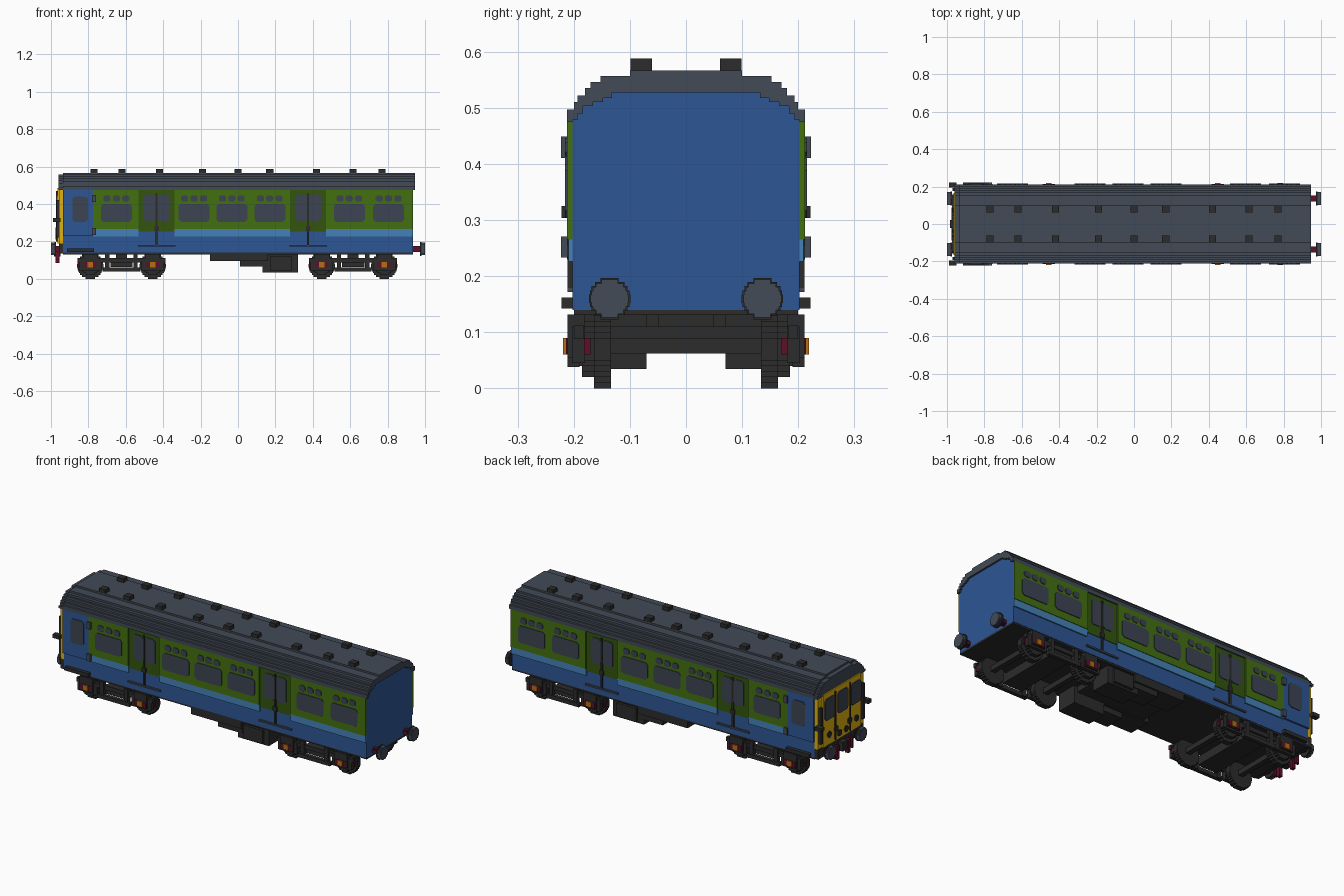
import bpy
import bmesh
import math
from mathutils import Vector

default_cube = bpy.data.objects.get("Cube")
if default_cube:
    bpy.data.objects.remove(default_cube)


def make_material(name, red, green, blue):
    material = bpy.data.materials.new(name)
    material.use_nodes = True
    colour = (red, green, blue, 1)
    material.diffuse_color = colour
    material.node_tree.nodes["Principled BSDF"].inputs["Base Color"].default_value = colour
    return material


BLUE = make_material("body blue", .026, .093, .3)
LIGHT_BLUE = make_material("band light blue", .06, .22, .48)
GREEN = make_material("side green", .056, .16, .005)
DARK_GREEN = make_material("door dark green", .032, .09, .004)
SLATE = make_material("slate grey", .054, .069, .093)
GLASS = make_material("window grey", .045, .056, .085)
BLACK = make_material("underframe black", .025, .025, .025)
RED = make_material("dark red", .11, .005, .023)
ORANGE = make_material("axle orange", .48, .155, .007)
YELLOW = make_material("end yellow", .75, .45, .005)


class Part:
    """Collects solids of one colour; mirror repeats every solid across y = 0."""

    def __init__(self, name, material, mirror=False):
        self.name, self.material, self.mirror = name, material, mirror
        self.mesh = bmesh.new()

    def prism(self, profile, axis, start, end):
        # profile points fill the two axes other than the extrusion axis, in order
        def place(point, along):
            coords = list(point)
            coords.insert("xyz".index(axis), along)
            return Vector(coords)
        verts = [self.mesh.verts.new(place(p, start)) for p in profile]
        face = self.mesh.faces.new(verts)
        result = bmesh.ops.extrude_face_region(self.mesh, geom=[face])
        moved = [v for v in result["geom"] if isinstance(v, bmesh.types.BMVert)]
        bmesh.ops.translate(self.mesh, verts=moved, vec=place((0, 0), end - start))
        return self

    def box(self, x0, x1, y0, y1, z0, z1):
        return self.prism([(x0, z0), (x1, z0), (x1, z1), (x0, z1)], "y", y0, y1)

    def rounded(self, axis, a0, a1, z0, z1, start, end, cut=.012):
        # plate with clipped corners
        return self.prism([(a0 + cut, z0), (a1 - cut, z0), (a1, z0 + cut), (a1, z1 - cut),
                           (a1 - cut, z1), (a0 + cut, z1), (a0, z1 - cut), (a0, z0 + cut)],
                          axis, start, end)

    def disc(self, axis, centre, height, radius, start, end, rows=10):
        # round part with stepped edges
        levels = [radius * (2 * i / rows - 1) for i in range(rows + 1)]
        right = []
        for low, high in zip(levels, levels[1:]):
            width = math.sqrt(radius ** 2 - ((low + high) / 2) ** 2)
            right += [(width, low), (width, high)]
        outline = right + [(-w, z) for w, z in reversed(right)]
        return self.prism([(centre + w, height + z) for w, z in outline], axis, start, end)

    def finish(self):
        if self.mirror:
            copy = bmesh.ops.duplicate(self.mesh, geom=self.mesh.faces[:])
            for item in copy["geom"]:
                if isinstance(item, bmesh.types.BMVert):
                    item.co.y *= -1
        bmesh.ops.recalc_face_normals(self.mesh, faces=self.mesh.faces[:])
        data = bpy.data.meshes.new(self.name)
        self.mesh.to_mesh(data)
        self.mesh.free()
        data.materials.append(self.material)
        bpy.context.collection.objects.link(bpy.data.objects.new(self.name, data))


def staircase(steps, base, drop=0):
    # stepped arch from (half width, top height) pairs, right foot to left foot
    points, height = [], base
    for width, top in steps:
        points += [(width, height), (width, top - drop)]
        height = top - drop
    return points + [(-y, z) for y, z in reversed(points)]


# Body shell and stepped roof
outer = [(.212, .497), (.2, .51), (.193, .522), (.18, .535), (.17, .546), (.152, .557), (.1, .567)]
inner = [(.202, .478), (.193, .49), (.184, .503), (.166, .51), (.148, .518), (.132, .527)]
Part("body", BLUE).prism(staircase(inner, .14), "x", -.935, .935).finish()
roof = Part("roof", SLATE)
roof.prism(staircase(outer, .475) + staircase(inner, .475)[::-1], "x", -.935, .945)
roof.prism(staircase(outer, .475, .01), "x", -.96, -.935)
roof.finish()

vents = Part("roof_vents", BLACK, True)
for x in (-.77, -.62, -.42, -.19, 0, .17, .42, .615, .77):
    vents.box(x - .019, x + .019, .061, .099, .56, .588)
vents.finish()

# Side skins between the recessed doors
doors = (-.435, .375)
half_door = .096
green = Part("green_side_panels", GREEN, True)
band = Part("light_blue_band", LIGHT_BLUE, True)
edges = [-.775, doors[0] - half_door, doors[0] + half_door,
         doors[1] - half_door, doors[1] + half_door, .935]
for left, right in zip(edges[::2], edges[1::2]):
    green.box(left, right, .2, .212, .265, .476)
    band.box(left, right, .2, .209, .226, .265)
green.finish()
band.finish()
Part("cab_sides", BLUE, True).box(-.935, -.775, .2, .212, .23, .476).finish()

# Passenger and cab side windows
windows = Part("side_windows", GLASS, True)
for x in (-.65, -.235, -.033, .17, .595, .805):
    windows.rounded("y", x - .083, x + .083, .305, .4, .21, .216)
    for shift in (-.05, 0, .05):
        windows.rounded("y", x + shift - .019, x + shift + .019, .413, .446, .21, .216, .008)
windows.rounded("y", -.885, -.803, .305, .44, .21, .216)
windows.finish()

# Sliding doors
leaves = Part("doors", DARK_GREEN, True)
panes = Part("door_windows", GLASS, True)
seams = Part("door_seams", BLACK, True)
treads = Part("door_treads", SLATE, True)
for x in doors:
    leaves.box(x - half_door, x + half_door, .2, .205, .252, .476)
    for side in (-1, 1):
        pane = x + side * .037
        panes.rounded("y", pane - .031, pane + .031, .31, .452, .203, .209)
    seams.box(x - .005, x + .005, .2, .211, .18, .46)
    seams.box(x - .012, x + .012, .2, .212, .255, .28)
    treads.box(x - .1, x + .1, .2, .211, .172, .181)
for part in (leaves, panes, seams, treads):
    part.finish()

# Cab hinges and footstep
hinges = Part("cab_hinges", SLATE, True)
for z in (.252, .43):
    hinges.box(-.78, -.758, .2, .223, z - .019, z + .019)
hinges.finish()
Part("cab_footsteps", BLACK, True).box(-.915, -.77, .2, .222, .142, .162).finish()

# Yellow driving end with windows and fittings
face = Part("driving_end", YELLOW)
face.box(-.955, -.93, -.2, .2, .19, .485).box(-.966, -.95, -.165, .165, .19, .485)
face.finish()
end_glass = Part("end_windows", GLASS)
for y, half in ((-.115, .043), (0, .045), (.115, .043)):
    end_glass.rounded("x", y - half, y + half, .335, .455, -.972, -.96)
end_glass.finish()
trim = Part("end_fittings", BLACK)
trim.box(-.957, -.93, -.2, .2, .135, .19)
for side in (-1, 1):
    for y, z in ((.06, .26), (.12, .25), (.03, .225)):
        trim.disc("x", y * side, z, .015, -.975, -.96, 6)
    trim.box(-.972, -.96, side * .065 - .004, side * .065 + .004, .2, .47)
    trim.box(-.99, -.95, side * .208 - .014, side * .208 + .014, .304, .325)
    trim.box(-.97, -.95, side * .185 - .008, side * .185 + .008, .22, .42)
trim.box(-.985, -.95, -.022, .022, .12, .17)
trim.finish()
hoses = Part("brake_hoses", RED, True)
hoses.box(-.975, -.955, .04, .06, .085, .16).box(-.975, -.955, .075, .087, .1, .16)
hoses.finish()

# Buffers at both ends
shanks = Part("buffer_shanks", RED, True)
rims = Part("buffer_rims", BLACK, True)
heads = Part("buffer_heads", SLATE, True)
for side in (-1, 1):
    shanks.disc("x", .136, .16, .016, side * .93, side * .985, 6)
    rims.disc("x", .136, .16, .037, side * .972, side * .982)
    heads.disc("x", .136, .16, .034, side * .98, side)
for part in (shanks, rims, heads):
    part.finish()

# Floor and underslung equipment
Part("floor", BLACK).box(-.935, .935, -.2, .2, .131, .142).finish()
gear = Part("underfloor_boxes", BLACK, True)
gear.box(-.15, .16, .07, .2, .095, .135).box(.01, .16, .08, .19, .065, .1)
gear.box(.13, .32, .07, .185, .035, .135).box(.17, .29, .1, .2, .045, .12)
gear.box(-.12, .3, -.01, .08, .1, .135)
gear.finish()

# Bogies with wheels, axleboxes and springs
frames = Part("bogie_frames", BLACK, True)
wheels = Part("wheels", BLACK, True)
springs = Part("axle_springs", RED, True)
caps = Part("axle_caps", ORANGE, True)
for centre in (-.623, .615):
    frames.box(centre - .235, centre + .235, .183, .2, .088, .112)
    frames.box(centre - .1, centre + .1, .19, .211, .038, .06)
    frames.box(centre - .06, centre + .06, -.01, .19, .062, .11)
    frames.box(centre - .03, centre + .03, -.01, .05, .1, .135)
    for side in (-1, 1):
        axle = centre + side * .167
        post = centre + side * .075
        frames.box(post - .012, post + .012, .185, .208, .04, .132)
        frames.box(axle - .06, axle + .06, .18, .203, .045, .11)
        frames.box(axle - .04, axle + .04, .18, .211, .055, .132)
        frames.box(axle - .014, axle + .014, -.01, .18, .062, .09)
        wheels.disc("y", axle, .07, .07, .134, .164, 14)
        wheels.disc("y", axle, .07, .05, .16, .185)
        springs.box(axle - .034, axle + .034, .2, .214, .06, .09)
        springs.box(axle + side * .055, axle + side * .066, .17, .182, .06, .09)
        caps.box(axle - .015, axle + .015, .2, .219, .06, .09)
for part in (frames, wheels, springs, caps):
    part.finish()
